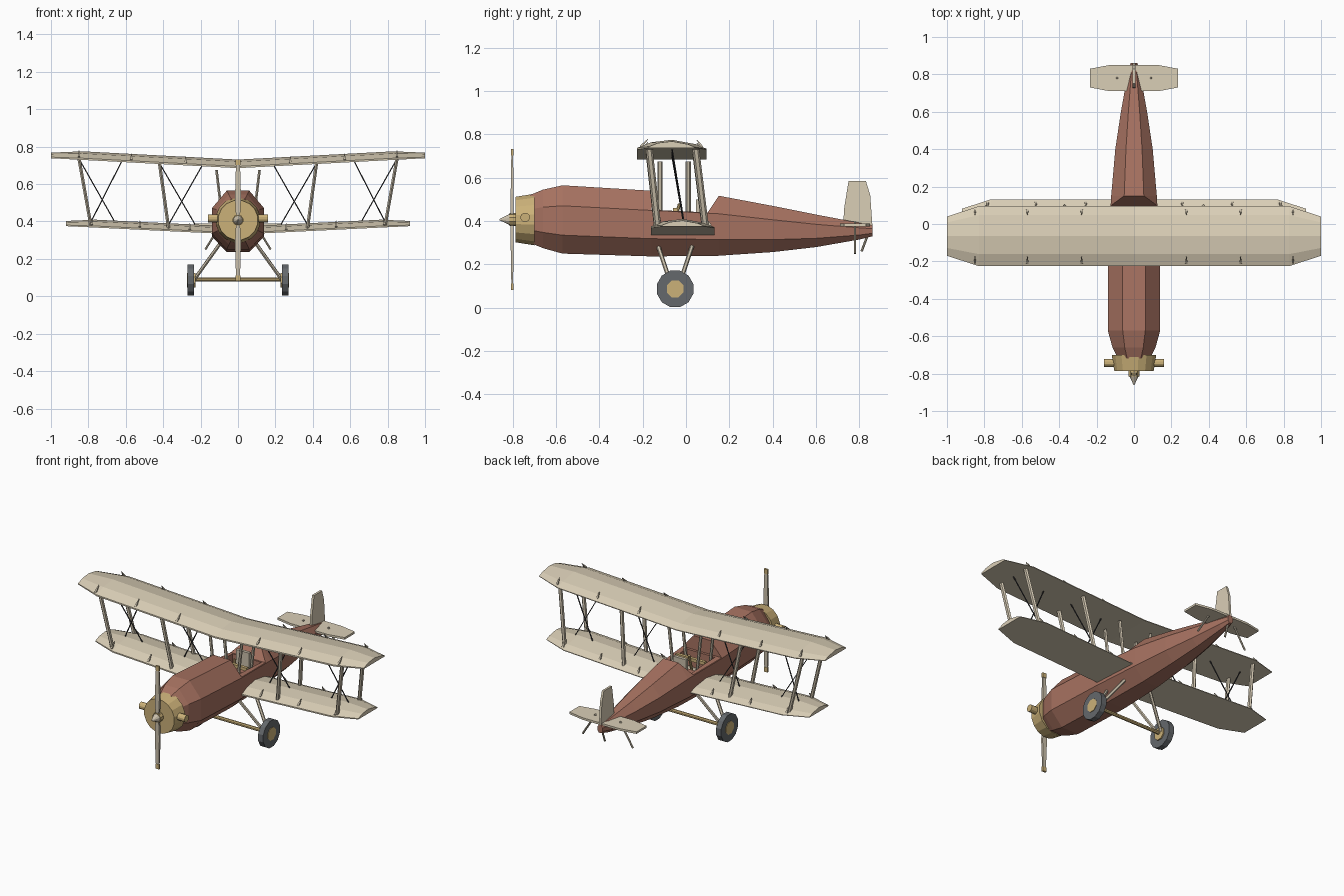
import bpy, bmesh
from math import cos, sin, pi
from mathutils import Vector

cube = bpy.data.objects.get("Cube")
if cube:
    bpy.data.objects.remove(cube, do_unlink=True)


def material(name, rgb):
    m = bpy.data.materials.new(name)
    m.use_nodes = True
    m.diffuse_color = (*rgb, 1)
    m.node_tree.nodes["Principled BSDF"].inputs["Base Color"].default_value = (*rgb, 1)
    return m


RED = material("rust_red", (0.39, 0.17, 0.12))
CREAM = material("cream_fabric", (0.70, 0.62, 0.47))
TAN = material("strut_tan", (0.60, 0.53, 0.41))
GOLD = material("brass", (0.60, 0.44, 0.19))
TYRE = material("tyre_grey", (0.13, 0.14, 0.15))
WIRE = material("dark_wire", (0.04, 0.04, 0.045))


def loft(name, rings, mat):
    """Skin a list of equal-length point rings and cap both ends."""
    bm = bmesh.new()
    vs = [[bm.verts.new(p) for p in r] for r in rings]
    n = len(rings[0])
    for a, b in zip(vs, vs[1:]):
        for i in range(n):
            j = (i + 1) % n
            bm.faces.new((a[i], a[j], b[j], b[i]))
    bm.faces.new(vs[0])
    bm.faces.new(vs[-1])
    bmesh.ops.recalc_face_normals(bm, faces=bm.faces)
    mesh = bpy.data.meshes.new(name)
    bm.to_mesh(mesh)
    bm.free()
    mesh.materials.append(mat)
    ob = bpy.data.objects.new(name, mesh)
    bpy.context.collection.objects.link(ob)
    return ob


def rod(name, p, q, r1, mat, r2=None, sides=8):
    """Round bar or cone between two points."""
    p, q = Vector(p), Vector(q)
    rot = (q - p).to_track_quat("Z", "Y")
    rings = []
    for c, r in ((p, r1), (q, r1 if r2 is None else r2)):
        rings.append([c + rot @ Vector((r * cos(2 * pi * (i + 0.5) / sides),
                                        r * sin(2 * pi * (i + 0.5) / sides), 0))
                      for i in range(sides)])
    return loft(name, rings, mat)


def strut(name, p, q, rx, ry, mat=TAN):
    """Streamlined upright: six-sided, long along y."""
    return loft(name, [[(c[0] + rx * cos(k * pi / 3 + pi / 2), c[1] + ry * sin(k * pi / 3 + pi / 2), c[2])
                        for k in range(6)] for c in (p, q)], mat)


def box(name, x, y, z, mat):
    return loft(name, [[(a, y[0], z[0]), (a, y[1], z[0]), (a, y[1], z[1]), (a, y[0], z[1])]
                       for a in x], mat)


# Fuselage: octagonal stations (y, half width, bottom, top)
stations = [(-0.72, 0.085, 0.30, 0.52), (-0.66, 0.115, 0.275, 0.545), (-0.57, 0.14, 0.25, 0.565),
            (-0.16, 0.14, 0.237, 0.54), (0.15, 0.122, 0.24, 0.517), (0.4, 0.1, 0.257, 0.47),
            (0.6, 0.07, 0.28, 0.43), (0.8, 0.034, 0.315, 0.392), (0.86, 0.018, 0.33, 0.38)]
rings = []
for y, w, lo, hi in stations:
    half = [(0.43, 0), (1, 0.27), (1, 0.70), (0.43, 1)]
    ring = [(w * a, y, lo + (hi - lo) * t) for a, t in half]
    rings.append(ring + [(-px, py, pz) for px, py, pz in reversed(ring)])
fuselage = loft("fuselage", rings, RED)

# Cockpit opening: cut-away deck plus an inner well
deck = [(-0.16, 0.452), (-0.16, 0.8), (0.23, 0.8), (0.15, 0.515), (0.10, 0.44)]
cutters = [loft("deck_cutter", [[(x, y, z) for y, z in deck] for x in (-0.3, 0.3)], RED),
           box("well_cutter", (-0.1, 0.1), (-0.145, 0.09), (0.3, 0.5), RED)]
bpy.context.view_layer.objects.active = fuselage
for c in cutters:
    c.hide_render = True
    mod = fuselage.modifiers.new("cut", "BOOLEAN")
    mod.operation, mod.solver, mod.object = "DIFFERENCE", "EXACT", c
    bpy.ops.object.modifier_apply(modifier=mod.name)
    bpy.data.objects.remove(c, do_unlink=True)

# Cockpit fittings
box("seat", (-0.05, 0.05), (-0.02, 0.07), (0.37, 0.40), RED)
box("seat_back", (-0.045, 0.045), (0.045, 0.065), (0.40, 0.50), TAN)
box("instrument_bar", (-0.1, 0.1), (-0.06, -0.04), (0.44, 0.46), GOLD)
rod("control_stick", (0, -0.06, 0.37), (0, -0.03, 0.48), 0.008, GOLD)


def wing(name, s, yc, z0, dihedral):
    """Cambered wing with clipped tips; s scales the whole section."""
    prof = [(0, 0.2), (0.2, 0.75), (0.5, 1), (0.85, 0.55), (1, 0.1), (1, 0), (0, 0)]
    plan = [(-1, -0.105, 0.105, 0.03), (-0.83, -0.16, 0.16, 0.046), (0, -0.16, 0.16, 0.046)]
    plan += [(-x, a, b, t) for x, a, b, t in reversed(plan[:2])]
    return loft(name, [[(x * s, yc + s * (a + (b - a) * u), z0 + dihedral * abs(x) + s * t * v)
                        for u, v in prof] for x, a, b, t in plan], CREAM)


def brackets(name, s, yc, z0, dihedral):
    """Little pointed fittings along both edges of a wing."""
    for x in (-0.85, -0.57, -0.28, 0.28, 0.57, 0.85):
        z = z0 + dihedral * abs(x)
        rod(name + "_front_bracket", (x * s, yc - 0.145 * s, z + 0.012), (x * s, yc - 0.11 * s, z + 0.048),
            0.009, TAN, 0.002, 4)
        rod(name + "_rear_bracket", (x * s, yc + 0.14 * s, z + 0.01), (x * s, yc + 0.115 * s, z + 0.045),
            0.009, TAN, 0.002, 4)


for spec in (("upper_wing", 1, -0.065, 0.685, 0.053), ("lower_wing", 0.92, -0.015, 0.33, 0.045)):
    wing(*spec)
    brackets(*spec)

# Propeller, hub, spinner and engine cowling
MID = 0.407
rod("cowling", (0, -0.70, MID), (0, -0.787, MID), 0.121, GOLD, 0.107, 16)
rod("engine_cylinders", (-0.16, -0.742, MID + 0.01), (0.16, -0.742, MID + 0.01), 0.022, GOLD, sides=12)
rod("propeller_hub", (0, -0.78, MID), (0, -0.815, MID), 0.03, GOLD, sides=10)
rod("spinner", (0, -0.815, MID), (0, -0.86, MID), 0.025, TAN, 0.003, 10)
for d in (-1, 1):
    blade = [(0, 0.010, 0.007), (0.12, 0.016, 0.007), (0.295, 0.011, 0.004)]
    loft("propeller_blade", [[(a * w, -0.802 + b * t, MID + d * h) for a, b in
                              ((-1, -1), (1, -1), (1, 1), (-1, 1))] for h, w, t in blade], TAN)
    box("propeller_tip", (-0.013, 0.013), (-0.808, -0.796), (MID + d * 0.295, MID + d * 0.325), GOLD)

# Tailplane and rudder
tail_plan = [(-0.235, 0.73, 0.83), (-0.13, 0.71, 0.85), (0.13, 0.71, 0.85), (0.235, 0.73, 0.83)]
loft("tailplane", [[(x, a, 0.375), (x, b, 0.375), (x, b, 0.388), (x, a, 0.388)]
                   for x, a, b in tail_plan], CREAM)
rudder = [(0.725, 0.38), (0.73, 0.46), (0.75, 0.585), (0.83, 0.585), (0.85, 0.52), (0.86, 0.38)]
loft("rudder", [[(x, y, z) for y, z in rudder] for x in (-0.007, 0.007)], CREAM)
rod("tail_skid", (0, 0.84, 0.34), (0, 0.81, 0.26), 0.006, TAN)

# Axle and everything mirrored left to right
rod("axle", (-0.25, -0.05, 0.09), (0.25, -0.05, 0.09), 0.011, GOLD)
for m in (-1, 1):
    # Wheels and undercarriage legs
    rod("wheel", (m * 0.235, -0.05, 0.087), (m * 0.27, -0.05, 0.087), 0.087, TYRE, sides=12)
    rod("wheel_hub", (m * 0.228, -0.05, 0.087), (m * 0.273, -0.05, 0.087), 0.042, GOLD, sides=8)
    for y0, y1 in ((-0.13, -0.065), (0.03, -0.035)):
        rod("undercarriage_leg", (m * 0.09, y0, 0.29), (m * 0.23, y1, 0.095), 0.010, TAN, sides=6)
    rod("tailplane_brace", (m * 0.085, 0.78, 0.395), (m * 0.175, 0.78, 0.25), 0.006, TAN)

    # Wing struts and crossed bracing wires
    for xt, xb, zt, zb in ((0.85, 0.785, 0.735, 0.37), (0.42, 0.37, 0.712, 0.355)):
        strut("front_wing_strut", (m * xt, -0.17, zt), (m * xb, -0.13, zb), 0.010, 0.016)
        strut("rear_wing_strut", (m * xt, 0.045, zt), (m * xb, 0.09, zb), 0.010, 0.016)
        rod("bracing_wire", (m * xt, -0.065, zt), (m * (xt - 0.19), -0.01, zb + 0.03), 0.0035, WIRE, sides=4)
        rod("bracing_wire", (m * (xt - 0.23), -0.065, zt - 0.01), (m * xb, -0.01, zb + 0.03),
            0.0035, WIRE, sides=4)

    # Struts between the cockpit sides and the upper wing
    for y in (-0.12, 0.01):
        strut("cabane_strut", (m * 0.115, y, 0.675), (m * 0.085, y, 0.42), 0.008, 0.012)
